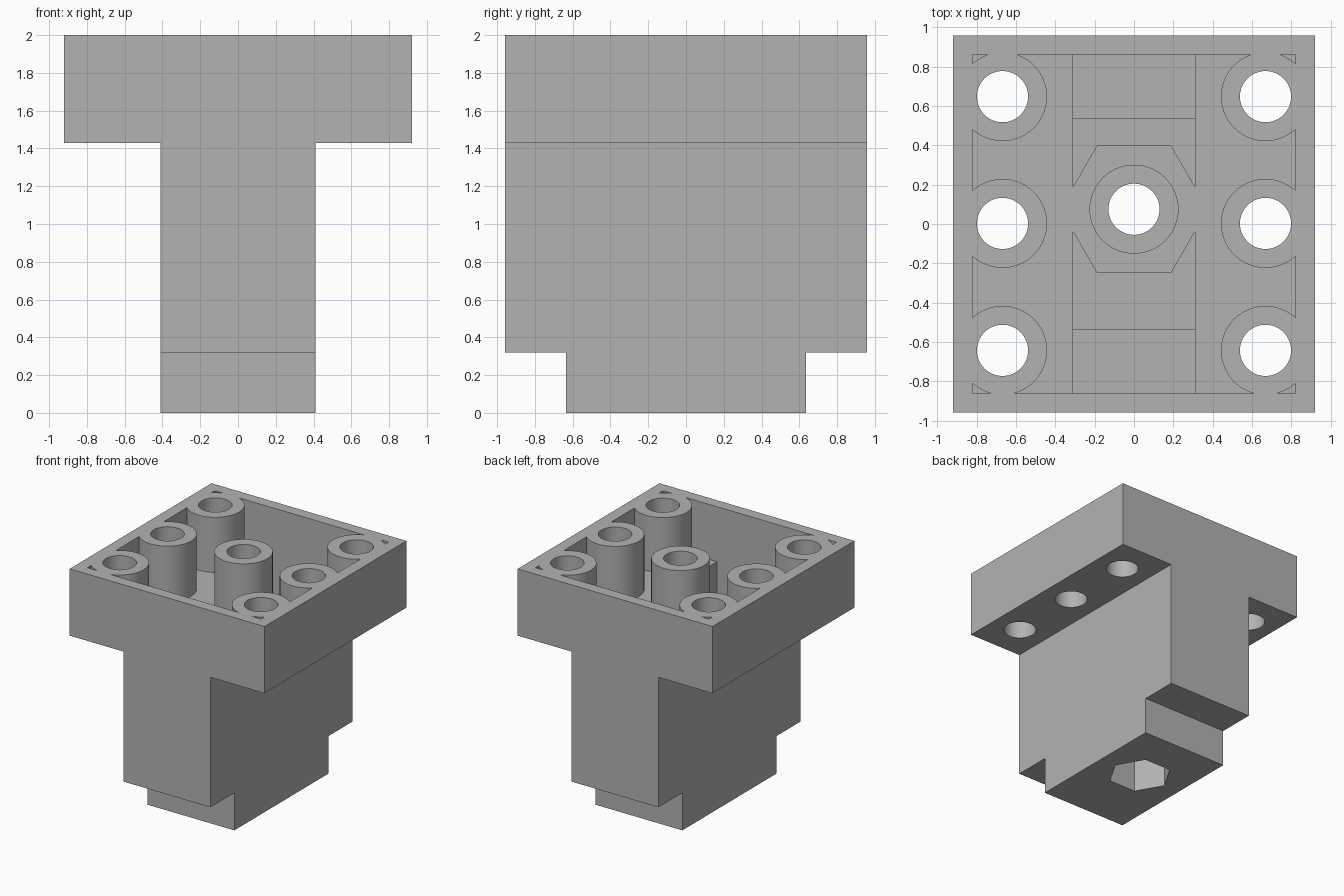
import bpy, bmesh, math
from mathutils import Vector

if "Cube" in bpy.data.objects:
    bpy.data.objects.remove(bpy.data.objects["Cube"])


def prism(name, base, sweep):
    """Solid made by sweeping a flat outline along a vector."""
    bm = bmesh.new()
    face = bm.faces.new([bm.verts.new(p) for p in base])
    ext = bmesh.ops.extrude_face_region(bm, geom=[face])
    top = [v for v in ext["geom"] if isinstance(v, bmesh.types.BMVert)]
    bmesh.ops.translate(bm, verts=top, vec=Vector(sweep))
    bmesh.ops.recalc_face_normals(bm, faces=bm.faces)
    mesh = bpy.data.meshes.new(name)
    bm.to_mesh(mesh)
    bm.free()
    ob = bpy.data.objects.new(name, mesh)
    bpy.context.collection.objects.link(ob)
    return ob


def box(name, x, y, z):
    base = [(x[0], y[0], z[0]), (x[1], y[0], z[0]), (x[1], y[1], z[0]), (x[0], y[1], z[0])]
    return prism(name, base, (0, 0, z[1] - z[0]))


def post(name, x, y, r, z0, z1, sides=64):
    """Upright round or hexagonal column."""
    base = [(x + r * math.cos(2 * math.pi * i / sides),
             y + r * math.sin(2 * math.pi * i / sides), z0) for i in range(sides)]
    return prism(name, base, (0, 0, z1 - z0))


def tee(name, half_foot, half_head, half_depth, z0, z1, z2):
    """T-shaped section swept along y."""
    right = [(half_foot, z0), (half_foot, z1), (half_head, z1), (half_head, z2)]
    outline = right + [(-x, z) for x, z in reversed(right)]
    return prism(name, [(x, -half_depth, z) for x, z in outline], (0, 2 * half_depth, 0))


def combine(target, tool, operation):
    mod = target.modifiers.new(operation.lower(), 'BOOLEAN')
    mod.operation, mod.solver, mod.object = operation, 'EXACT', tool
    bpy.context.view_layer.objects.active = target
    bpy.ops.object.modifier_apply(modifier=mod.name)
    bpy.data.objects.remove(tool)


# Outer shell with notched foot
body = tee("flanged_housing", 0.41, 0.92, 0.957, 0, 1.43, 2)
for s in (-1, 1):
    combine(body, box("notch", (-1, 1), sorted((s * 0.635, s * 1.2)), (-0.2, 0.32)), 'DIFFERENCE')

# Hollow inside, 0.1 walls
combine(body, tee("hollow", 0.31, 0.82, 0.86, 0.42, 1.53, 2.2), 'DIFFERENCE')
combine(body, box("foot_hollow", (-0.31, 0.31), (-0.533, 0.533), (0.1, 0.6)), 'DIFFERENCE')

# Hexagonal core and screw posts
CY = 0.075
screws = [(sx * 0.668, y) for sx in (-1, 1) for y in (-0.642, 0.003, 0.647)]
combine(body, post("hex_core", 0, CY, 0.375, 0.05, 1.53, 6), 'UNION')
combine(body, post("centre_post", 0, CY, 0.226, 1.47, 2), 'UNION')
for x, y in screws:
    combine(body, post("screw_post", x, y, 0.226, 1.48, 2), 'UNION')

# Screw holes, centre bore and hexagonal socket
for x, y in screws:
    combine(body, post("screw_hole", x, y, 0.13, 1.2, 2.2), 'DIFFERENCE')
combine(body, post("bore", 0, CY, 0.13, 1.2, 2.2), 'DIFFERENCE')
combine(body, post("socket", 0, CY, 0.257, -0.2, 1.43, 6), 'DIFFERENCE')

# Single grey plastic
mat = bpy.data.materials.new("grey_plastic")
mat.diffuse_color = (0.45, 0.45, 0.45, 1)
mat.use_nodes = True
mat.node_tree.nodes["Principled BSDF"].inputs["Base Color"].default_value = mat.diffuse_color
body.data.materials.clear()
body.data.materials.append(mat)
for p in body.data.polygons:
    p.material_index = 0
bpy.ops.object.select_all(action='DESELECT')
body.select_set(True)
bpy.context.view_layer.objects.active = body
bpy.ops.object.shade_smooth_by_angle(angle=math.radians(30))
